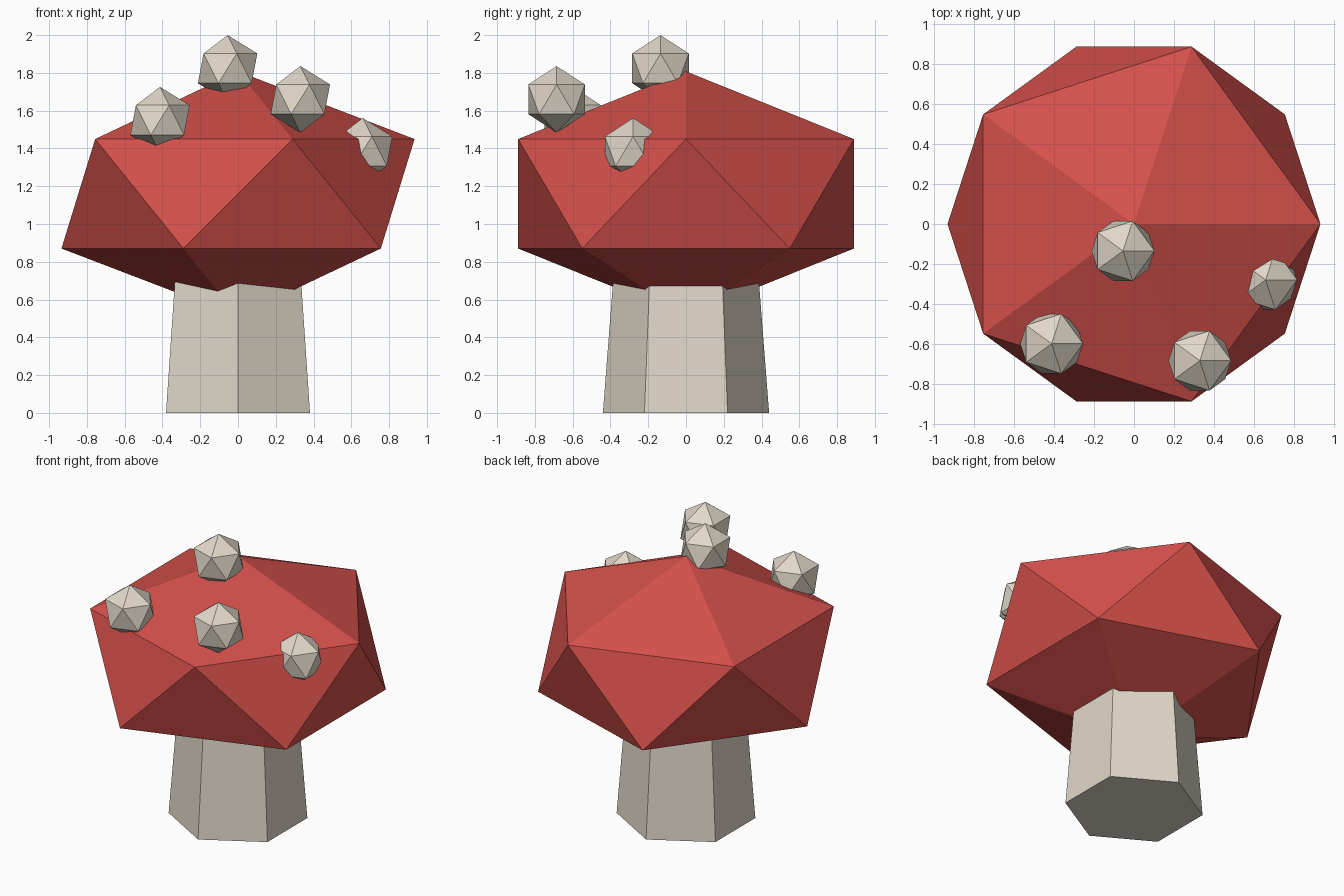
import bpy

# Remove the default cube
cube = bpy.data.objects.get("Cube")
if cube:
    bpy.data.objects.remove(cube, do_unlink=True)


def make_material(name, rgb):
    mat = bpy.data.materials.new(name)
    mat.use_nodes = True
    color = (*rgb, 1.0)
    mat.diffuse_color = color
    bsdf = next(n for n in mat.node_tree.nodes if n.type == "BSDF_PRINCIPLED")
    bsdf.inputs["Base Color"].default_value = color
    bsdf.inputs["Roughness"].default_value = 0.9
    return mat


def finish(name, mat):
    obj = bpy.context.object
    obj.name = obj.data.name = name
    obj.data.materials.append(mat)
    return obj


def add_ico(name, location, radius, mat, height=1.0):
    """Faceted twenty-sided ball, optionally squashed in height."""
    bpy.ops.mesh.primitive_ico_sphere_add(
        subdivisions=1, radius=radius, location=location)
    obj = finish(name, mat)
    obj.scale.z = height
    return obj


red = make_material("cap red", (0.66, 0.08, 0.07))
cream = make_material("pale cream", (0.75, 0.68, 0.58))

# Stem: six-sided taper that ends inside the cap
STEM_HEIGHT = 1.16
bpy.ops.mesh.primitive_cone_add(
    vertices=6, radius1=0.44, radius2=0.35, depth=STEM_HEIGHT,
    location=(0, 0, STEM_HEIGHT / 2))
finish("stem", cream)

# Cap: squashed faceted ball
add_ico("cap", (0, 0, 1.16), 1.045, red, height=0.62)

# Spots: small faceted balls half sunk into the cap
spots = {
    "top_spot": (-0.055, -0.135, 1.824),
    "front_left_spot": (0.33, -0.685, 1.66),
    "front_right_spot": (-0.413, -0.60, 1.55),
    "left_spot": (0.66, -0.28, 1.385),
}
for name, location in spots.items():
    add_ico(name, location, 0.176, cream)
